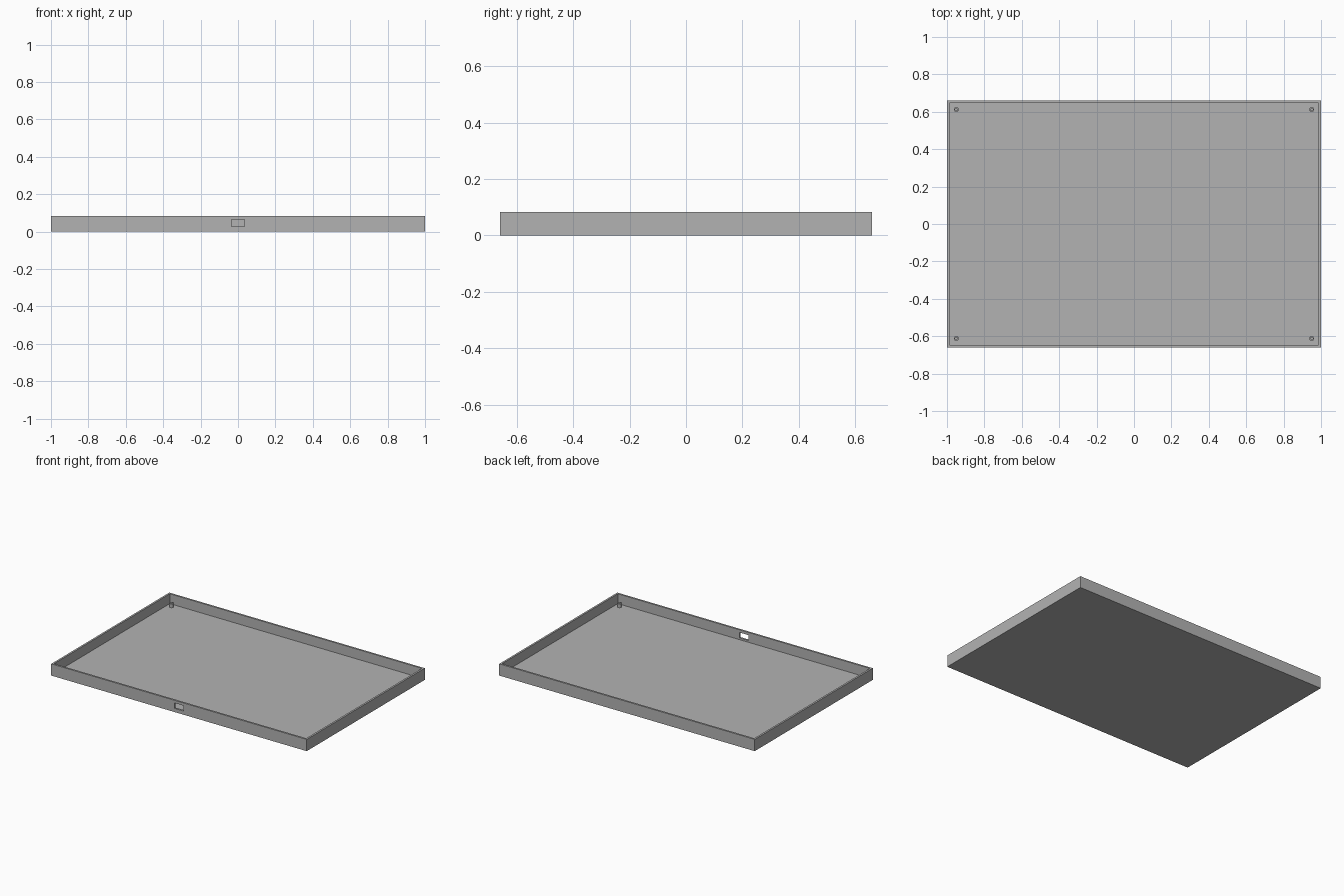
import bpy

if "Cube" in bpy.data.objects:
    bpy.data.objects.remove(bpy.data.objects["Cube"], do_unlink=True)

LENGTH, DEPTH, HEIGHT = 2.0, 1.32, 0.083
WALL = 0.0133

grey = bpy.data.materials.new("plain grey")
grey.use_nodes = True
colour = (0.45, 0.45, 0.45, 1)
grey.diffuse_color = colour
grey.node_tree.nodes["Principled BSDF"].inputs["Base Color"].default_value = colour


def box(name, size, centre):
    bpy.ops.mesh.primitive_cube_add(size=1, location=centre)
    ob = bpy.context.object
    ob.name = name
    ob.scale = size
    bpy.ops.object.transform_apply(location=False, rotation=False, scale=True)
    ob.data.materials.append(grey)
    return ob


def cylinder(name, radius, bottom, top, x, y):
    bpy.ops.mesh.primitive_cylinder_add(
        vertices=24, radius=radius, depth=top - bottom,
        location=(x, y, (top + bottom) / 2))
    ob = bpy.context.object
    ob.name = name
    ob.data.materials.append(grey)
    return ob


def cut(target, cutter):
    mod = target.modifiers.new("cut", "BOOLEAN")
    mod.operation = "DIFFERENCE"
    mod.solver = "EXACT"
    mod.object = cutter
    bpy.context.view_layer.objects.active = target
    bpy.ops.object.modifier_apply(modifier=mod.name)
    bpy.data.objects.remove(cutter, do_unlink=True)


# Open tray: solid block, hollowed from above
tray = box("tray", (LENGTH, DEPTH, HEIGHT), (0, 0, HEIGHT / 2))
cut(tray, box("hollow_cutter", (LENGTH - 2 * WALL, DEPTH - 2 * WALL, HEIGHT),
              (0, 0, WALL + HEIGHT / 2)))

# Rectangular port through the middle of the front wall
cut(tray, box("port_cutter", (0.07, 0.06, 0.038), (0, -DEPTH / 2, 0.045)))

# Hollow screw posts in the four corners
for side, x in (("left", 0.95), ("right", -0.95)):
    for end, y in (("front", -0.612), ("back", 0.612)):
        post = cylinder(f"{end}_{side}_post", 0.0133, WALL - 0.002, 0.04, x, y)
        cut(post, cylinder("bore_cutter", 0.0065, WALL, 0.06, x, y))
        bpy.ops.object.select_all(action="DESELECT")
        post.select_set(True)
        bpy.context.view_layer.objects.active = post
        bpy.ops.object.shade_smooth_by_angle()
